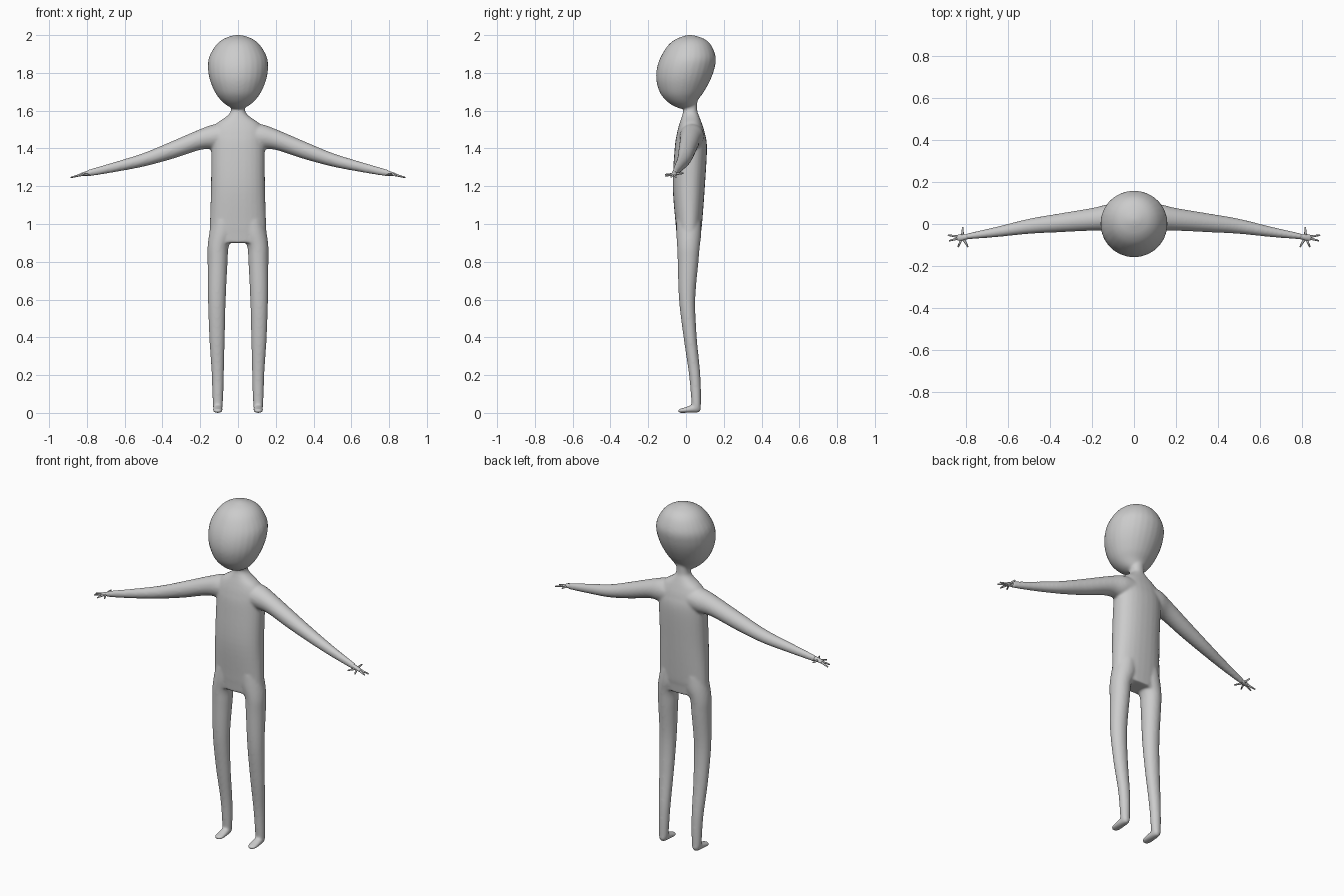
import bpy, bmesh
from math import sin, cos, pi, copysign
from mathutils import Vector

if "Cube" in bpy.data.objects:
    bpy.data.objects.remove(bpy.data.objects["Cube"])


def smooth_rows(rows, steps=6):
    """Catmull-Rom interpolation between the given section rows."""
    out = []
    for i in range(len(rows) - 1):
        p = [rows[max(0, min(len(rows) - 1, i + k))] for k in (-1, 0, 1, 2)]
        for s in range(steps):
            t = s / steps
            out.append([0.5 * (2 * b + (c - a) * t + (2 * a - 5 * b + 4 * c - d) * t * t
                               + (3 * b - a - 3 * c + d) * t ** 3) for a, b, c, d in zip(*p)])
    out.append(list(rows[-1]))
    return out


def loft(bm, rows, axis, side=1, power=1.0, n=28):
    """Closed tube; row = (position on axis, centre u, centre v, radius u, radius v)."""
    rings = []
    for w, cu, cv, ru, rv in smooth_rows(rows):
        ring = []
        for k in range(n):
            c, s = cos(2 * pi * k / n), sin(2 * pi * k / n)
            u = cu + ru * copysign(abs(c) ** power, c)
            v = cv + rv * copysign(abs(s) ** power, s)
            x, y, z = {'x': (w, u, v), 'y': (u, w, v), 'z': (u, v, w)}[axis]
            ring.append(bm.verts.new((x * side, y, z)))
        rings.append(ring)
    for a, b in zip(rings, rings[1:]):
        for k in range(n):
            bm.faces.new((a[k], a[(k + 1) % n], b[(k + 1) % n], b[k]))
    bm.faces.new(rings[0])
    bm.faces.new(rings[-1])


def finish(bm, name):
    bmesh.ops.recalc_face_normals(bm, faces=bm.faces)
    me = bpy.data.meshes.new(name)
    bm.to_mesh(me)
    bm.free()
    for p in me.polygons:
        p.use_smooth = True
    ob = bpy.data.objects.new(name, me)
    bpy.context.collection.objects.link(ob)
    return ob


body = bmesh.new()

# torso and neck
torso = [(.90, -.045, .072, .142), (.95, -.05, .078, .15), (1.0, -.055, .085, .149),
         (1.2, -.07, .10, .143), (1.4, -.06, .111, .142), (1.48, -.048, .10, .14),
         (1.53, -.035, .085, .115), (1.57, -.022, .07, .06), (1.6, -.015, .06, .038),
         (1.66, -.015, .06, .038)]
loft(body, [(z, 0, (f + b) / 2, rx, (b - f) / 2) for z, f, b, rx in torso], 'z', power=.88)

# head, leaning forward at the chin
head = [(1.612, -.035, .04, .03), (1.63, -.075, .05, .062), (1.66, -.112, .066, .095),
        (1.7, -.14, .095, .123), (1.76, -.157, .128, .148), (1.82, -.155, .15, .159),
        (1.88, -.136, .158, .154), (1.94, -.10, .137, .122), (1.975, -.06, .105, .085),
        (1.994, -.015, .06, .04), (2.001, .015, .025, .006)]
loft(body, [(z, 0, (f + b) / 2, rx, (b - f) / 2) for z, f, b, rx in head], 'z')

for side in (1, -1):
    # leg
    loft(body, [(.02, .107, .054, .022, .022), (.05, .107, .054, .027, .025),
                (.2, .107, .046, .032, .030), (.4, .111, .022, .041, .035),
                (.6, .112, .006, .047, .043), (.8, .108, .011, .053, .055),
                (.88, .105, .013, .056, .06), (.95, .085, .015, .067, .066),
                (1.02, .075, .015, .06, .065)], 'z', side)
    # foot
    loft(body, [(.078, .107, .028, .012, .014), (.065, .107, .025, .021, .023),
                (.03, .107, .021, .025, .021), (-.01, .107, .014, .026, .014),
                (-.033, .107, .011, .022, .011), (-.042, .107, .01, .01, .006)], 'y', side)
    # arm
    loft(body, [(.03, .03, 1.47, .065, .06), (.12, .03, 1.463, .064, .066),
                (.2, .022, 1.447, .054, .055), (.35, .006, 1.391, .045, .047),
                (.5, -.011, 1.34, .036, .036), (.65, -.037, 1.302, .025, .027),
                (.8, -.06, 1.268, .014, .018)], 'x', side)

body_ob = finish(body, "body")
remesh = body_ob.modifiers.new("fuse_parts", 'REMESH')
remesh.mode = 'VOXEL'
remesh.voxel_size = .0065
remesh.use_smooth_shade = True
soften = body_ob.modifiers.new("soften_joins", 'SMOOTH')
soften.factor = .5
soften.iterations = 9

# hands: wrist, palm and spread fingers
tips = [(.815, -.014, 1.268), (.886, -.053, 1.246), (.880, -.080, 1.248),
        (.838, -.110, 1.254), (.790, -.110, 1.262)]
for side, name in ((1, "left_hand"), (-1, "right_hand")):
    bm = bmesh.new()
    loft(bm, [(.72, -.048, 1.285, .017, .019), (.79, -.06, 1.27, .012, .014),
              (.815, -.063, 1.265, .015, .011), (.838, -.065, 1.26, .014, .007),
              (.845, -.065, 1.258, .006, .003)], 'x', side, n=16)
    for tip in tips:
        a, b = Vector((.817, -.063, 1.264)), Vector(tip)
        a.x *= side
        b.x *= side
        d = b - a
        mat = d.to_track_quat('Z', 'Y').to_matrix().to_4x4()
        mat.translation = (a + b) / 2
        bmesh.ops.create_cone(bm, cap_ends=True, segments=8, radius1=.0075,
                              radius2=.0035, depth=d.length, matrix=mat)
    finish(bm, name)
